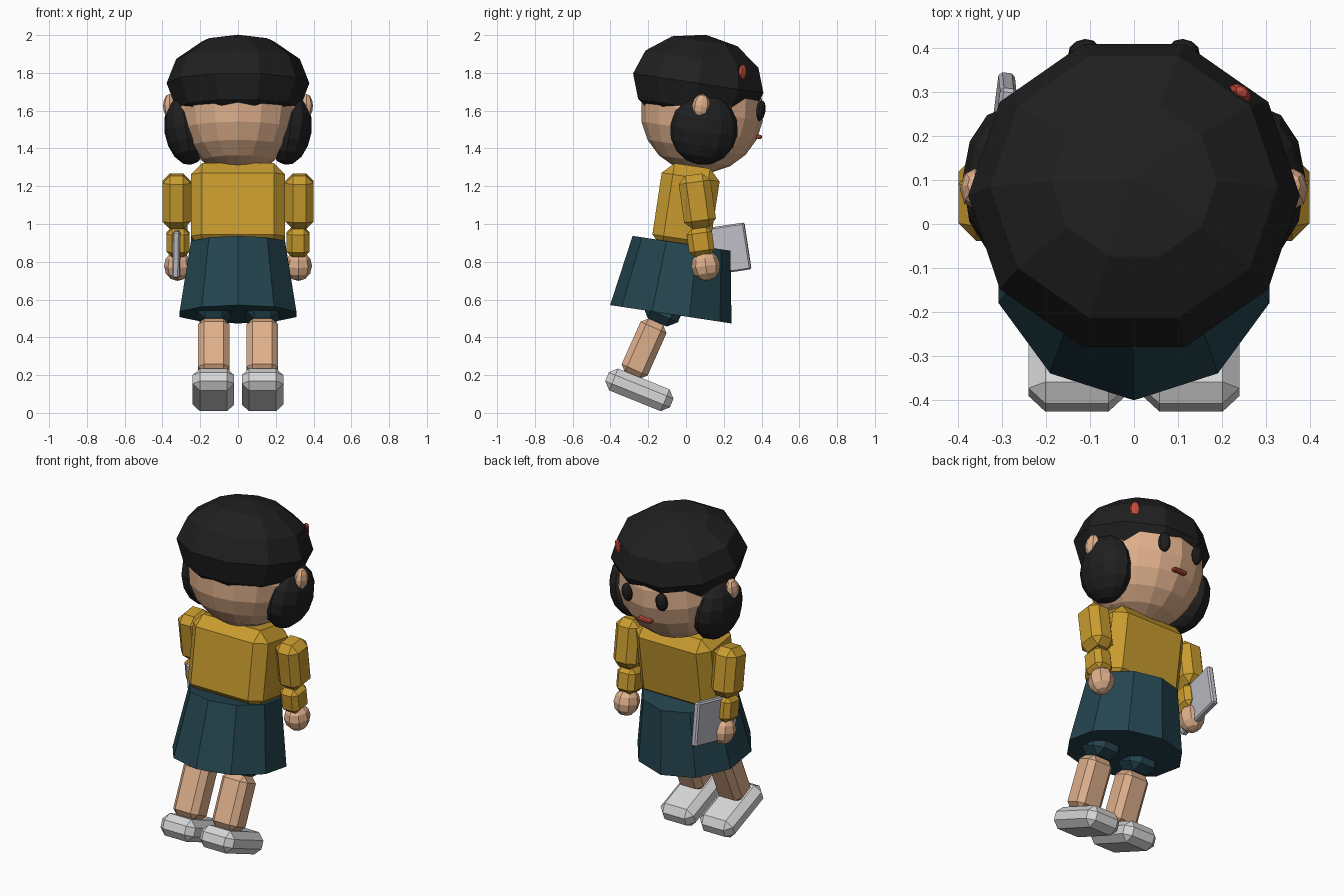
import bpy, bmesh
from math import radians
from mathutils import Matrix, Euler

if "Cube" in bpy.data.objects:
    bpy.data.objects.remove(bpy.data.objects["Cube"], do_unlink=True)


def material(name, r, g, b):
    m = bpy.data.materials.new(name)
    m.use_nodes = True
    m.diffuse_color = (r, g, b, 1)
    node = next(n for n in m.node_tree.nodes if n.type == "BSDF_PRINCIPLED")
    node.inputs["Base Color"].default_value = (r, g, b, 1)
    return m


BLACK = material("hair black", .014, .014, .014)
SKIN = material("skin", .73, .43, .26)
MUSTARD = material("mustard", .58, .33, .028)
TEAL = material("dark teal", .018, .06, .08)
WHITE = material("shoe white", .68, .68, .68)
GREY = material("tablet grey", .53, .53, .58)
RED = material("red", .55, .07, .045)
LEAN = -8.6  # forward lean of the whole body, in degrees


def finish(bm, name, mat, loc, rot):
    mesh = bpy.data.meshes.new(name)
    bm.normal_update()
    bm.to_mesh(mesh)
    bm.free()
    mesh.materials.append(mat)
    ob = bpy.data.objects.new(name, mesh)
    ob.location = loc
    ob.rotation_euler = Euler([radians(a) for a in rot])
    bpy.context.collection.objects.link(ob)
    return ob


def box(name, mat, loc, size, rot=(0, 0, 0), bevel=.03):
    bm = bmesh.new()
    bmesh.ops.create_cube(bm, size=1, matrix=Matrix.Diagonal((*size, 1)))
    bmesh.ops.bevel(bm, geom=bm.edges[:], offset=bevel, segments=1,
                    affect="EDGES", profile=.5)
    return finish(bm, name, mat, loc, rot)


def ball(name, mat, loc, radii, rot=(0, 0, 0), segs=10, rings=6):
    bm = bmesh.new()
    # a quarter turn puts a vertex on the front and back centre lines
    turn = Matrix.Rotation(radians(90), 4, "Z")
    bmesh.ops.create_uvsphere(bm, u_segments=segs, v_segments=rings, radius=1,
                              matrix=Matrix.Diagonal((*radii, 1)) @ turn)
    return finish(bm, name, mat, loc, rot)


# Head and hair cap
ball("head", SKIN, (0, .085, 1.595), (.325, .325, .325), (LEAN, 0, 0), 16, 10)
ball("hair_cap", BLACK, (0, .065, 1.745), (.378, .367, .26), (LEAN, 0, 0))

# Torso
box("torso", MUSTARD, (0, 0, 1.085), (.5, .31, .45), (LEAN, 0, 0), .06)

# Skirt
bm = bmesh.new()
bmesh.ops.create_cone(bm, cap_ends=True, segments=10, radius1=.325,
                      radius2=.262, depth=.38)
bmesh.ops.rotate(bm, verts=bm.verts, matrix=Matrix.Rotation(radians(180), 3, "Z"))
far = max(abs(v.co.y) for v in bm.verts)
if far < .32:
    bmesh.ops.rotate(bm, verts=bm.verts, matrix=Matrix.Rotation(radians(18), 3, "Z"))
finish(bm, "skirt", TEAL, (0, -.052, .71), (LEAN, 0, 0))

# Paired parts
for side, s in (("left", 1), ("right", -1)):
    ball(side + "_hair_bunch", BLACK, (s * .275, .095, 1.5), (.115, .18, .19),
         (LEAN, s * 8, 0), 12, 8)
    ball(side + "_ear", SKIN, (s * .362, .08, 1.625), (.035, .048, .064),
         (LEAN, 0, 0), 8, 6)
    ball(side + "_eye", BLACK, (s * .115, .395, 1.6), (.036, .025, .055),
         (LEAN, 0, -s * 15), 10, 8)
    box(side + "_upper_arm", MUSTARD, (s * .325, .06, 1.12), (.15, .17, .285),
        (8, 0, 0), .04)
    box(side + "_forearm", MUSTARD, (s * .318, .077, .905), (.12, .135, .15),
        (8, 0, 0), .028)
    ball(side + "_hand", SKIN, (s * .32, .105, .778), (.072, .077, .08),
         (8, 0, 0), 8, 6)
    box(side + "_shorts_leg", TEAL, (s * .13, -.11, .575), (.18, .2, .21),
        (-24, 0, 0), .045)
    box(side + "_lower_leg", SKIN, (s * .129, -.222, .34), (.166, .15, .31),
        (-24, 0, 0), .032)
    box(side + "_shoe", WHITE, (s * .13, -.247, .122), (.22, .37, .125),
        (-22, 0, 0), .038)

# Mouth and hair clip
box("mouth", RED, (0, .385, 1.462), (.09, .035, .022), (LEAN, 0, 0), .006)
ball("hair_clip", RED, (.242, .297, 1.8), (.03, .018, .046), (LEAN, 0, -38), 8, 6)

# Tablet held in one hand
box("tablet", GREY, (-.308, .165, .86), (.038, .33, .25), (8.5, 2, -7), .008)
